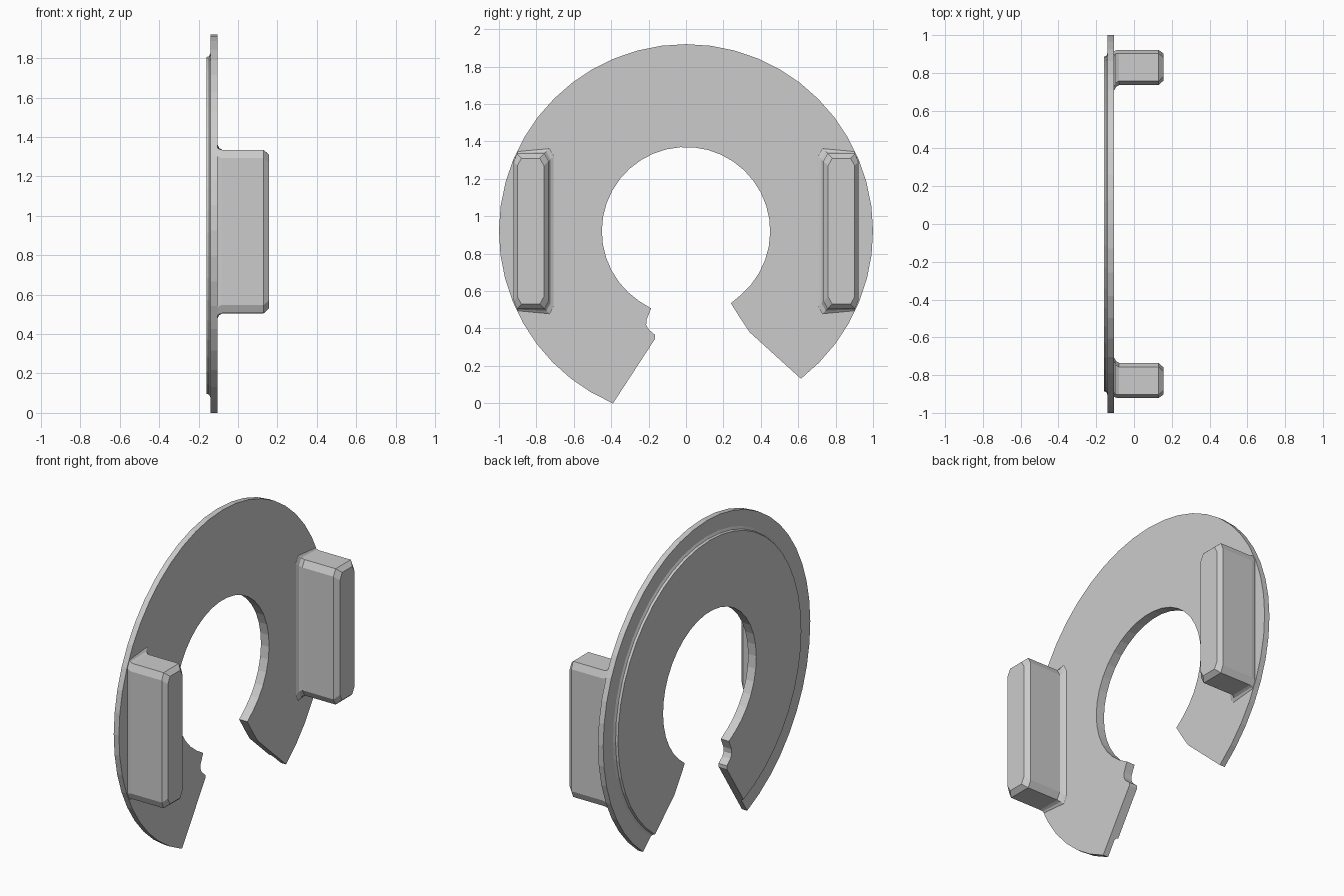
import bpy, bmesh
from math import sin, cos, atan2, pi, sqrt, hypot

if "Cube" in bpy.data.objects:
    bpy.data.objects.remove(bpy.data.objects["Cube"])

CZ = 0.92           # height of the ring centre
INNER_R = 0.45


def loft(name, rings):
    """Closed solid through rings of equal length (3D points), capped at both ends."""
    bm = bmesh.new()
    loops = [[bm.verts.new(p) for p in ring] for ring in rings]
    n = len(loops[0])
    for a, b in zip(loops, loops[1:]):
        for i in range(n):
            j = (i + 1) % n
            bm.faces.new((a[i], a[j], b[j], b[i]))
    bm.faces.new(loops[0])
    bm.faces.new(loops[-1])
    bmesh.ops.remove_doubles(bm, verts=bm.verts, dist=1e-5)
    bmesh.ops.recalc_face_normals(bm, faces=bm.faces)
    mesh = bpy.data.meshes.new(name)
    bm.to_mesh(mesh)
    bm.free()
    ob = bpy.data.objects.new(name, mesh)
    bpy.context.collection.objects.link(ob)
    return ob


def hit(p, q, r):
    """Where the line p->q leaves the circle of radius r."""
    dx, dy = q[0] - p[0], q[1] - p[1]
    a = dx * dx + dy * dy
    b = p[0] * dx + p[1] * dy
    c = p[0] ** 2 + p[1] ** 2 - r * r
    t = (-b + sqrt(b * b - a * c)) / a
    return p[0] + t * dx, p[1] + t * dy


def arc(r, a0, a1, n):
    return [(r * cos(a0 + (a1 - a0) * i / n), r * sin(a0 + (a1 - a0) * i / n)) for i in range(n + 1)]


# Open ends of the ring, relative to its centre (y, z)
right_end = [(0.24, -0.385), (0.29, -0.465), (0.34, -0.54)]
left_end = [(-0.165, -0.575), (-0.165, -0.555), (-0.20, -0.525),
            (-0.213, -0.50), (-0.21, -0.47), (-0.186, -0.413)]


def ring_outline(r, x):
    p = hit(right_end[-1], (0.61, -0.785), r)
    q = hit(left_end[0], (-0.39, -0.92), r)
    outer = arc(r, atan2(p[1], p[0]), atan2(q[1], q[0]) + 2 * pi, 40)
    a0 = atan2(-0.413, -0.186) + 2 * pi
    inner = arc(INNER_R, a0, atan2(-0.385, 0.24), 32)[1:-1]
    return [(x, y, z + CZ) for y, z in right_end + outer + left_end + inner]


# Split ring plate with a raised smaller disc on its back
loft("split_ring", [ring_outline(r, x) for r, x in
                    ((1.0, -0.105), (1.0, -0.14), (0.905, -0.14), (0.89, -0.147), (0.885, -0.16))])


# Chamfered grip blocks with a flared root
def block_section(x, off, side):
    y0, y1, h = 0.735 - off, 0.927 + off, 0.415 + off
    cy, cz = 0.022, 0.04
    half = [(y0, h - cz), (y0 + cy, h), (y1 - cy, h), (y1, h - cz)]
    pts = half + [(y, -z) for y, z in reversed(half)]
    out = []
    for y, z in pts:
        k = min(1, 0.994 / hypot(y, z))
        out.append((x, side * y * k, z * k + CZ))
    return out


for name, side in (("left_block", -1), ("right_block", 1)):
    loft(name, [block_section(x, off, side) for x, off in
                ((-0.11, 0.03), (-0.104, 0.026), (-0.096, 0.01), (-0.08, 0.0),
                 (0.13, 0.0), (0.157, -0.025))])
